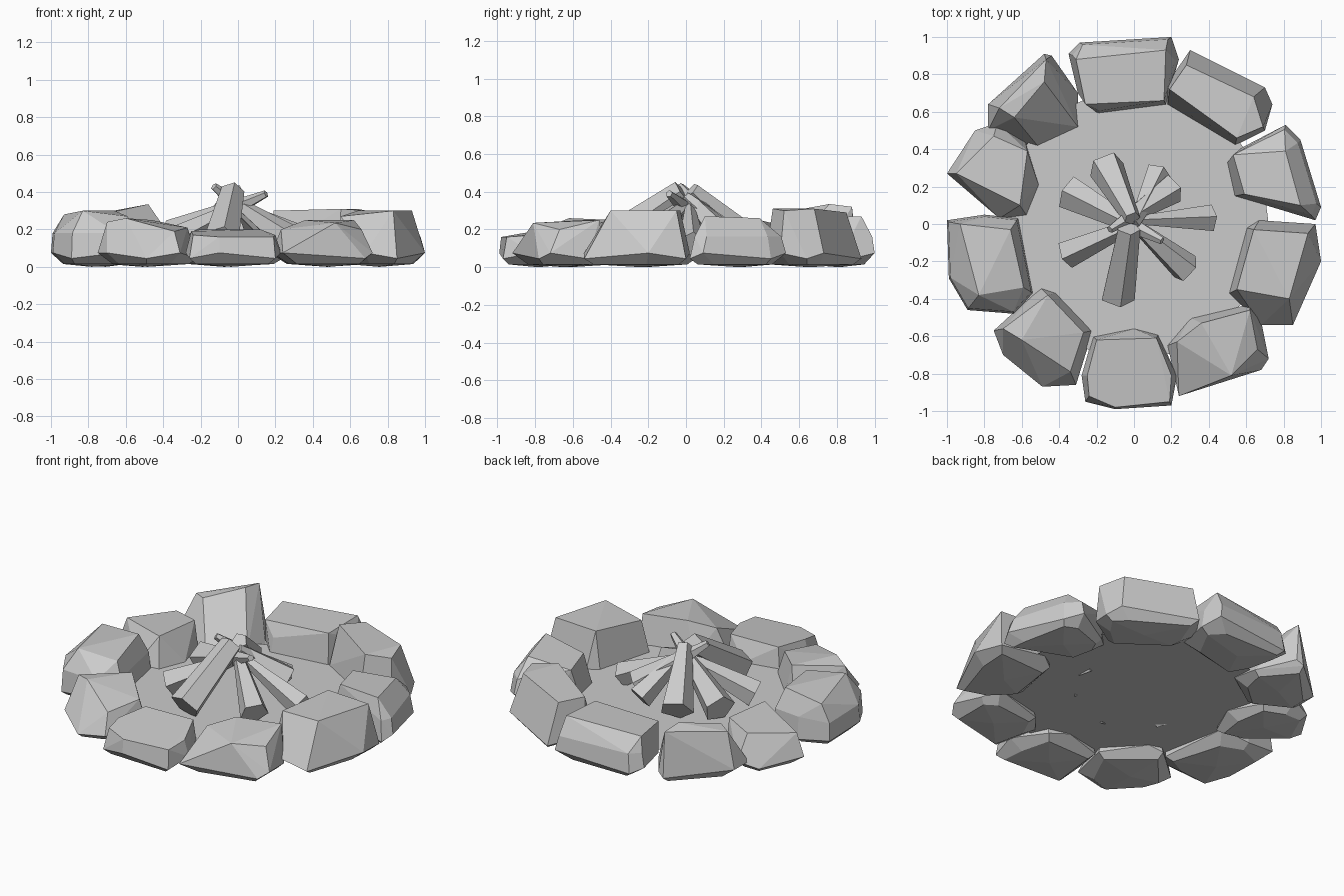
import bpy, bmesh, math, random
from mathutils import Vector, Matrix

if "Cube" in bpy.data.objects:
    bpy.data.objects.remove(bpy.data.objects["Cube"])

random.seed(4)
grey = bpy.data.materials.new("stone_grey")
grey.diffuse_color = (0.6, 0.6, 0.6, 1)
grey.use_nodes = True
grey.node_tree.nodes["Principled BSDF"].inputs["Base Color"].default_value = grey.diffuse_color


def finish(name, bm):
    bmesh.ops.recalc_face_normals(bm, faces=bm.faces)
    me = bpy.data.meshes.new(name)
    bm.to_mesh(me)
    bm.free()
    me.materials.append(grey)
    ob = bpy.data.objects.new(name, me)
    bpy.context.collection.objects.link(ob)
    return ob


def hull(name, pts):
    bm = bmesh.new()
    for p in pts:
        bm.verts.new(p)
    res = bmesh.ops.convex_hull(bm, input=bm.verts[:])
    junk = {v for v in res["geom_interior"] + res["geom_unused"]
            if isinstance(v, bmesh.types.BMVert)}
    bmesh.ops.delete(bm, geom=list(junk), context='VERTS')
    bmesh.ops.dissolve_limit(bm, angle_limit=math.radians(5),
                             verts=bm.verts[:], edges=bm.edges[:])
    return finish(name, bm)


def stone(name, outline, top, shoulder=0.0):
    """Boulder: low waist following the plan outline, small base, cut top facet."""
    c = sum((Vector(p) for p in outline), Vector((0, 0))) / len(outline)
    h = max(p[2] for p in top)
    pts = [tuple(p) for p in top]
    for i, p in enumerate(outline):
        v = Vector(p)
        pts.append((v.x, v.y, 0.045 if i % 2 else 0.075))
        b = c + (v - c) * (0.84 if i % 2 else 0.7)
        pts.append((b.x, b.y, 0.015))
        if shoulder:
            s = c + (v - c) * shoulder
            pts.append((s.x, s.y, h * 0.6))
    pts.append((c.x, c.y, 0.0))
    hull(name, pts)


# ring of stones, clockwise from the back
stone("stone_back",
      [(-.35, .91), (-.29, .97), (.2, 1), (.24, .88), (.17, .64), (-.19, .59), (-.3, .7)],
      [(-.31, .88, .25), (.17, .93, .27), (.16, .66, .26), (-.26, .64, .24)], .93)
stone("stone_back_right",
      [(.17, .74), (.3, .93), (.7, .73), (.74, .64), (.7, .5), (.54, .42), (.18, .64)],
      [(.19, .72, .3), (.28, .85, .29), (.64, .68, .31), (.69, .52, .3), (.55, .46, .31)])
stone("stone_right_upper",
      [(.5, .33), (.58, .41), (.81, .53), (.89, .45), (1, .09), (.97, .02), (.54, .15)],
      [(.53, .37, .24), (.81, .39, .26), (.89, .1, .27), (.59, .16, .25)], .9)
stone("stone_right_lower",
      [(.51, -.37), (.6, -.02), (.67, .02), (.97, 0), (1, -.2), (.85, -.54), (.68, -.54)],
      [(.64, -.03, .3), (.93, -.05, .3), (.83, -.4, .3), (.55, -.35, .27)])
stone("stone_front_right",
      [(.18, -.65), (.3, -.5), (.62, -.43), (.68, -.52), (.72, -.72), (.68, -.78), (.24, -.92)],
      [(.23, -.63, .2), (.36, -.53, .25), (.62, -.46, .25), (.52, -.81, .235), (.66, -.67, .2)])
stone("stone_front",
      [(-.28, -.81), (-.22, -.6), (0, -.56), (.13, -.59), (.23, -.81), (.2, -.97), (-.1, -.99), (-.26, -.95)],
      [(-.2, -.62, .2), (.12, -.61, .2), (.2, -.81, .17), (-.25, -.81, .19),
       (-.24, -.92, .17), (-.1, -.98, .16), (.19, -.95, .16)])
stone("stone_front_left",
      [(-.75, -.57), (-.5, -.34), (-.42, -.37), (-.22, -.57), (-.31, -.86), (-.49, -.87), (-.7, -.7)],
      [(-.7, -.56, .24), (-.46, -.38, .25), (-.27, -.58, .21), (-.34, -.79, .19), (-.6, -.62, .26)])
stone("stone_left_lower",
      [(-1, .02), (-.8, .05), (-.62, .03), (-.54, -.37), (-.64, -.48), (-.89, -.46), (-.99, -.29)],
      [(-.93, 0, .28), (-.66, -.03, .3), (-.59, -.34, .27), (-.83, -.38, .3)], .96)
stone("stone_left_upper",
      [(-1, .27), (-.85, .5), (-.73, .54), (-.58, .44), (-.51, .21), (-.57, .04), (-.72, .03)],
      [(-.75, .47, .23), (-.57, .39, .25), (-.61, .1, .25), (-.95, .27, .21)])
stone("stone_back_left",
      [(-.78, .64), (-.48, .91), (-.44, .9), (-.3, .7), (-.3, .52), (-.5, .4), (-.78, .5)],
      [(-.48, .76, .335), (-.64, .57, .3), (-.72, .62, .29), (-.47, .88, .32)])

# ash bed between the stones
bm = bmesh.new()
bmesh.ops.create_circle(bm, cap_ends=True, segments=24, radius=0.72)
bmesh.ops.translate(bm, vec=(0, 0, 0.075), verts=bm.verts[:])
finish("ash_bed", bm)


def log(name, foot, tip, r1, r2):
    """Tapered five-sided log from its foot on the ash to its raised tip."""
    a, b = Vector(foot), Vector(tip)
    d = b - a
    rot = d.to_track_quat('Z', 'Y').to_matrix().to_4x4()
    bm = bmesh.new()
    bmesh.ops.create_cone(bm, cap_ends=True, segments=5, radius1=r1, radius2=r2,
                          depth=d.length,
                          matrix=Matrix.Translation((a + b) / 2) @ rot
                          @ Matrix.Rotation(random.uniform(0, 1.2), 4, 'Z'))
    finish(name, bm)


# leaning logs
log("log_front", (-.09, -.39, .14), (-.03, -.02, .4), .095, .065)
log("log_right", (.41, .03, .12), (.02, .02, .32), .075, .025)
log("log_front_right", (.28, -.24, .14), (.0, .0, .34), .085, .03)
log("log_front_left", (-.36, -.16, .13), (.0, .0, .32), .08, .035)
log("log_left", (-.35, .17, .16), (.15, -.09, .39), .095, .02)
log("log_back", (-.15, .31, .15), (-.01, .03, .41), .1, .045)
log("log_back_right", (.13, .27, .14), (.0, .0, .37), .075, .03)
log("log_right_back", (.2, .19, .17), (-.13, -.03, .43), .085, .02)
